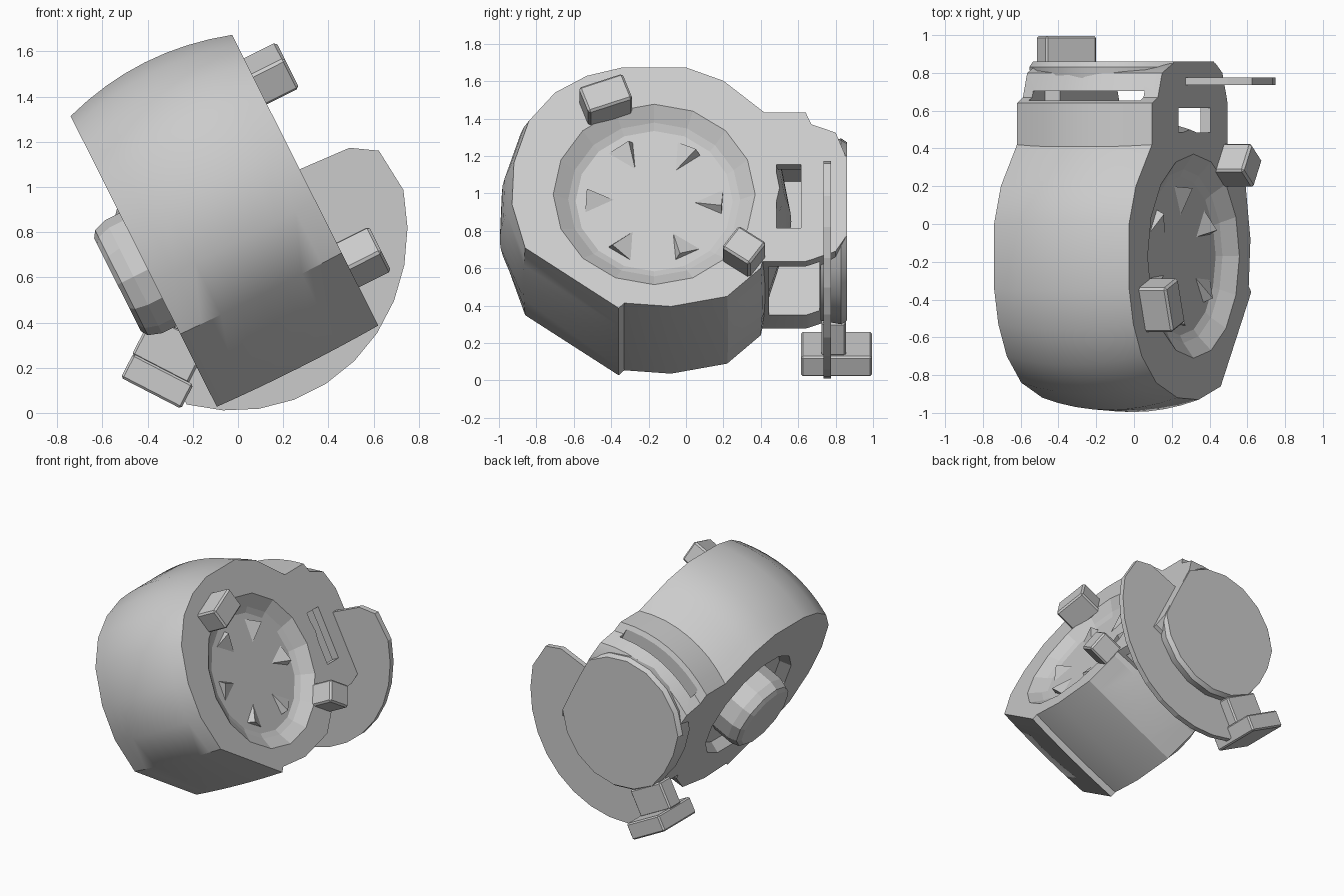
import bpy, bmesh, math
from mathutils import Matrix, Vector

cube = bpy.data.objects.get("Cube")
if cube:
    bpy.data.objects.remove(cube, do_unlink=True)

grey = bpy.data.materials.new("plain grey")
grey.use_nodes = True
colour = (0.6, 0.6, 0.6, 1)
grey.diffuse_color = colour
grey.node_tree.nodes["Principled BSDF"].inputs["Base Color"].default_value = colour

# The whole object leans sideways; parts are built upright, then tilted
TILT = Matrix.Translation((-0.06, 0, 0.85)) @ Matrix.Rotation(math.radians(-26.7), 4, 'Y')
DISH_Y, DISH_Z = -0.17, -0.04


def activate(ob):
    bpy.ops.object.select_all(action='DESELECT')
    ob.select_set(True)
    bpy.context.view_layer.objects.active = ob


def finish(name, bm, smooth=None):
    bmesh.ops.recalc_face_normals(bm, faces=bm.faces[:])
    bm.transform(TILT)
    mesh = bpy.data.meshes.new(name)
    bm.to_mesh(mesh)
    bm.free()
    mesh.materials.append(grey)
    ob = bpy.data.objects.new(name, mesh)
    bpy.context.collection.objects.link(ob)
    if smooth:
        activate(ob)
        bpy.ops.object.shade_smooth_by_angle(angle=math.radians(smooth))
    return ob


def loft(name, rings, smooth=None):
    bm = bmesh.new()
    loops = [[bm.verts.new(p) for p in ring] for ring in rings]
    n = len(loops[0])
    for a, b in zip(loops, loops[1:]):
        for i in range(n):
            j = (i + 1) % n
            bm.faces.new((a[i], a[j], b[j], b[i]))
    bm.faces.new(loops[0])
    bm.faces.new(loops[-1])
    return finish(name, bm, smooth)


def box(name, centre, size, turn=0, axis='X', bevel=0):
    bm = bmesh.new()
    bmesh.ops.create_cube(bm, size=1)
    bm.transform(Matrix.Translation(centre) @ Matrix.Rotation(math.radians(turn), 4, axis)
                 @ Matrix.Diagonal((*size, 1)))
    if bevel:
        bmesh.ops.bevel(bm, geom=bm.edges[:], offset=bevel, segments=1, affect='EDGES')
    return finish(name, bm)


def round_part(name, steps, sides, smooth=None):
    # steps are (x, radius) pairs along the drum axis
    rings = []
    for x, r in steps:
        angles = [math.tau * i / sides for i in range(sides)]
        rings.append([(x, DISH_Y + r * math.cos(a), DISH_Z + r * math.sin(a)) for a in angles])
    return loft(name, rings, smooth)


def cut(target, cutter):
    cutter.hide_render = True
    mod = target.modifiers.new("cut", 'BOOLEAN')
    mod.operation = 'DIFFERENCE'
    mod.solver = 'EXACT'
    mod.object = cutter
    activate(target)
    bpy.ops.object.modifier_apply(modifier=mod.name)
    bpy.data.objects.remove(cutter, do_unlink=True)


# Barrel-shaped drum with a flat chamfer low on the front
outline = [(-0.36, -0.72), (-0.86, -0.36), (-0.93, -0.1), (-0.92, 0.15), (-0.84, 0.4),
           (-0.7, 0.57), (-0.53, 0.67), (-0.34, 0.72), (0, 0.72), (0.2, 0.64),
           (0.42, 0.45), (0.5, 0), (0.4, -0.48), (0.22, -0.65), (-0.08, -0.71), (-0.33, -0.69)]
rings = []
for i in range(9):
    x = -0.4 + 0.1 * i
    bulge = 0.09 * (1 - (x / 0.4) ** 2)
    ring = []
    for y, z in outline:
        k = 1 + bulge * (1 if z > -0.3 else 0.15)
        ring.append((x, -0.2 + (y + 0.2) * k, z * k))
    rings.append(ring)
drum = loft("drum", rings, 30)
cut(drum, round_part("dish_cutter", [(0.32, 0.42), (0.34, 0.46), (0.46, 0.62)], 16))
cut(drum, round_part("back_dish_cutter", [(-0.45, 0.45), (-0.32, 0.4)], 14))

# Wedge teeth around the dish floor
for i in range(6):
    a = math.tau * i / 6
    radial = Vector((0, math.cos(a), math.sin(a)))
    side = Vector((0, -math.sin(a), math.cos(a)))
    middle = Vector((0.31, DISH_Y, DISH_Z))
    bm = bmesh.new()
    tips = [middle + radial * 0.19, middle + radial * 0.37 + side * 0.09,
            middle + radial * 0.36 - side * 0.08,
            middle + radial * 0.36 - side * 0.05 + Vector((0.06, 0, 0))]
    bmesh.ops.convex_hull(bm, input=[bm.verts.new(p) for p in tips])
    finish("dish_tooth_%d" % (i + 1), bm)

# Round hub on the other face
round_part("hub", [(-0.3, 0.28), (-0.47, 0.28), (-0.53, 0.26), (-0.55, 0.23)], 12)

# Two pegs on the dish rim
for name, y, z, depth, turn in (("upper_peg", -0.43, 0.49, 0.25, 20),
                                ("lower_peg", 0.31, -0.42, 0.18, -35)):
    box(name, (0.465, y, z), (0.19, depth, 0.16), turn, 'X', 0.012)

# Hollow neck, crowned on top and stepped down towards the back
rings = []
for y, top, bottom in ((0.41, 0.45, -0.44), (0.64, 0.45, -0.44), (0.67, 0.38, -0.43),
                       (0.8, 0.33, -0.38), (0.85, 0.2, -0.3)):
    ring = [(0.4, y, bottom), (-0.4, y, bottom)]
    for i in range(9):
        x = -0.4 + 0.1 * i
        ring.append((x, y, top + 0.1 * (1 - (x / 0.4) ** 2)))
    rings.append(ring)
neck = loft("neck", rings, 25)
cut(neck, box("hollow_cutter", (0.05, 0.58, -0.12), (0.58, 0.27, 0.96)))
cut(neck, box("window_cutter", (0.4, 0.55, -0.05), (0.3, 0.13, 0.38)))
cut(neck, box("slot_cutter", (0, 0.68, 0.42), (0.66, 0.05, 0.32)))


def cap_ring(y, r, sides=18):
    angles = [math.tau * (i + 0.5) / sides for i in range(sides)]
    return [(max(-0.47, min(0.4, r * math.cos(a) - 0.02)), y, r * math.sin(a) - 0.05)
            for a in angles]


# Rounded end cap behind the neck, flattened on both sides
loft("end_cap", [cap_ring(0.72, 0.48), cap_ring(0.83, 0.5), cap_ring(0.86, 0.48)], 25)

# Thin flange fanning out below the cap
fan = [(0.3, 0.06), (0.64, 0.04), (0.75, -0.03)]
for i in range(11):
    a = math.radians(-16 - 11.4 * i)
    fan.append((0.8 * math.cos(a), 0.85 * math.sin(a)))
fan += [(-0.52, -0.42), (-0.3, -0.2)]
loft("flange", [[(x, y, z) for x, z in fan] for y in (0.735, 0.775)])

# Foot block on a short stem at the flange edge
box("foot_stem", (-0.47, 0.79, -0.4), (0.2, 0.13, 0.28), -36, 'Y', 0.01)
box("foot", (-0.585, 0.805, -0.5), (0.3, 0.38, 0.12), 54, 'Y', 0.01)
